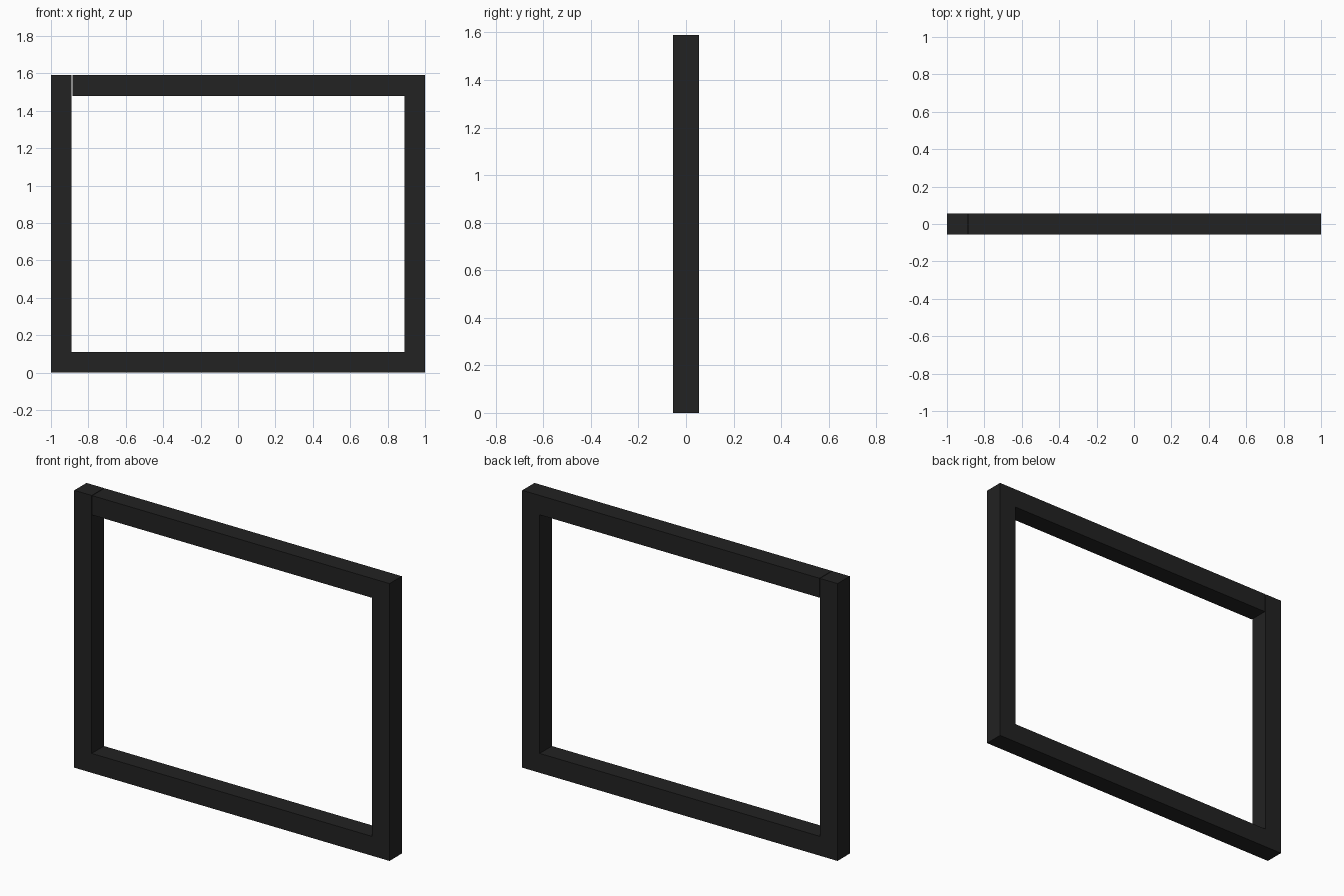
import bpy, bmesh

if "Cube" in bpy.data.objects:
    bpy.data.objects.remove(bpy.data.objects["Cube"])

W, H, T = 1.0, 1.59, 0.111   # half width, height, bar thickness
D = T / 2                    # half depth
GAP = 0.003                  # hairline joint at the upper left corner

# One continuous bar: down the left, along the bottom, up the right, back along the top
outline = [
    (-W, H), (-W, 0), (W, 0), (W, H),
    (-W + T + GAP, H), (-W + T + GAP, H - T),
    (W - T, H - T), (W - T, T), (-W + T, T), (-W + T, H),
]

bm = bmesh.new()
face = bm.faces.new([bm.verts.new((x, -D, z)) for x, z in outline])
ext = bmesh.ops.extrude_face_region(bm, geom=[face], use_keep_orig=True)
back = [g for g in ext["geom"] if isinstance(g, bmesh.types.BMVert)]
bmesh.ops.translate(bm, verts=back, vec=(0, 2 * D, 0))
bmesh.ops.recalc_face_normals(bm, faces=bm.faces)

mesh = bpy.data.meshes.new("frame")
bm.to_mesh(mesh)
bm.free()
frame = bpy.data.objects.new("frame", mesh)
bpy.context.collection.objects.link(frame)

# Near-black finish
mat = bpy.data.materials.new("black")
mat.diffuse_color = (0.016, 0.016, 0.016, 1)
mat.use_nodes = True
mat.node_tree.nodes["Principled BSDF"].inputs["Base Color"].default_value = mat.diffuse_color
mesh.materials.append(mat)
